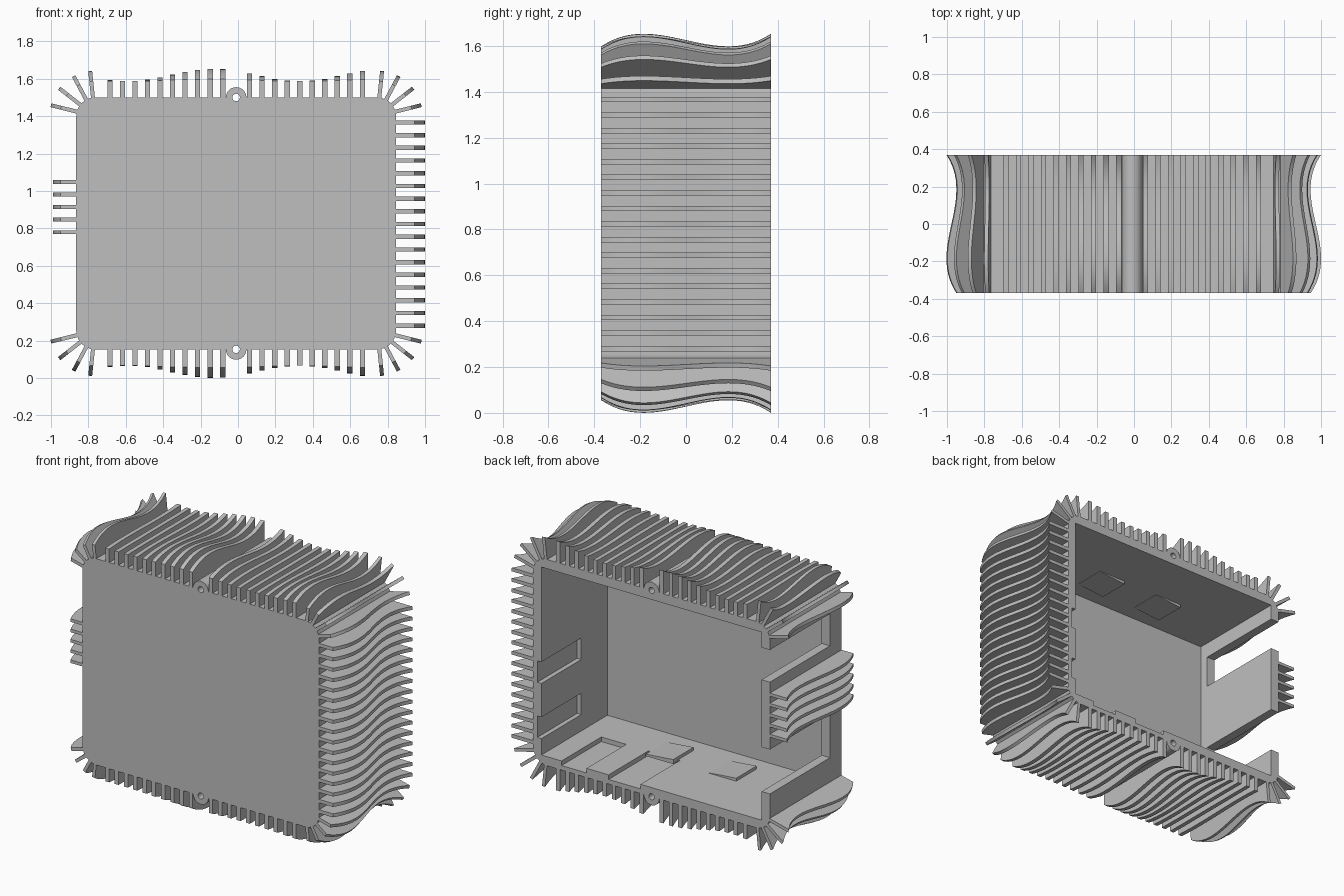
import bpy, bmesh, math
from mathutils import Vector

if "Cube" in bpy.data.objects:
    bpy.data.objects.remove(bpy.data.objects["Cube"])

XL, XR, ZB, ZT, Y = -0.865, 0.845, 0.153, 1.5, 0.37
XM, ZM, R, WALL = -0.01, (0.153 + 1.5) / 2, 0.10, 0.06

metal = bpy.data.materials.new("grey metal")
metal.diffuse_color = (0.52, 0.52, 0.52, 1)
metal.use_nodes = True
metal.node_tree.nodes["Principled BSDF"].inputs["Base Color"].default_value = metal.diffuse_color


def make(name, bm):
    bmesh.ops.recalc_face_normals(bm, faces=bm.faces)
    me = bpy.data.meshes.new(name)
    bm.to_mesh(me)
    bm.free()
    me.materials.append(metal)
    ob = bpy.data.objects.new(name, me)
    bpy.context.collection.objects.link(ob)
    return ob


def prism(bm, pts, y0, y1):
    """Extrude an x-z outline along y."""
    a = [bm.verts.new((x, y0, z)) for x, z in pts]
    b = [bm.verts.new((x, y1, z)) for x, z in pts]
    bm.faces.new(a)
    bm.faces.new(b[::-1])
    for i in range(len(pts)):
        j = (i + 1) % len(pts)
        bm.faces.new((a[i], b[i], b[j], a[j]))


def box(x0, x1, y0, y1, z0, z1):
    bm = bmesh.new()
    prism(bm, [(x0, z0), (x1, z0), (x1, z1), (x0, z1)], y0, y1)
    return make("cutter", bm)


def circle(cx, cz, r, n):
    return [(cx + r * math.cos(2 * math.pi * i / n), cz + r * math.sin(2 * math.pi * i / n))
            for i in range(n)]


def rod(name, cx, cz, r, n, y):
    bm = bmesh.new()
    prism(bm, circle(cx, cz, r, n), -y, y)
    return make(name, bm)


def cut(ob, cutters):
    """Subtract the cutters, bake the result and delete them."""
    for c in cutters:
        c.hide_render = True
        m = ob.modifiers.new("cut", 'BOOLEAN')
        m.operation, m.solver, m.object = 'DIFFERENCE', 'EXACT', c
    dg = bpy.context.evaluated_depsgraph_get()
    me = bpy.data.meshes.new_from_object(ob.evaluated_get(dg))
    ob.modifiers.clear()
    ob.data = me
    for c in cutters:
        bpy.data.objects.remove(c)


def wave(y):
    """S-shaped fin edge: low, high, low, high from front to back."""
    t = y / Y
    return 4 * t ** 3 - 3 * t


def fin(bm, x, z, angle, start, end, width, n=28):
    """Wavy plate running along y, reaching out from (x, z) to end(y)."""
    d = Vector((math.cos(angle), 0, math.sin(angle)))
    s = Vector((-d.z, 0, d.x)) * width / 2
    rows = []
    for i in range(n + 1):
        y = -Y + 2 * Y * i / n
        o = Vector((x, y, z))
        rows.append([bm.verts.new(o + d * r + k * s)
                     for r, k in ((start, -1), (end(y), -1), (end(y), 1), (start, 1))])
    for a, b in zip(rows, rows[1:]):
        for i in range(4):
            j = (i + 1) % 4
            bm.faces.new((a[i], a[j], b[j], b[i]))
    bm.faces.new(rows[0])
    bm.faces.new(rows[-1][::-1])


# Housing: rounded box, open at the back
outline = []
for cx, cz, a0 in ((XR - R, ZT - R, 0), (XL + R, ZT - R, 90), (XL + R, ZB + R, 180), (XR - R, ZB + R, 270)):
    for i in range(7):
        a = math.radians(a0 + 15 * i)
        outline.append((cx + R * math.cos(a), cz + R * math.sin(a)))
bm = bmesh.new()
prism(bm, outline, -Y, Y)
housing = make("housing", bm)
xi0, xi1, zi0, zi1 = XL + WALL, XR - WALL, ZB + WALL, ZT - WALL
cutters = [box(xi0, xi1, -Y + WALL, 0.5, zi0, zi1)]
# Two cable openings in the left wall
for z0, z1 in ((0.40, 0.69), (1.13, 1.34)):
    cutters.append(box(-0.95, -0.78, -0.25, 0.5, z0, z1))
# Shallow slots in the right wall and the floor
for z0, z1 in ((0.32, 0.46), (0.68, 0.82)):
    cutters.append(box(0.75, xi1 + 0.03, -0.04, 0.5, z0, z1))
for x0, x1 in ((0.46, 0.64), (0.07, 0.30)):
    cutters.append(box(x0, x1, -0.04, 0.5, zi0 - 0.03, 0.26))
for z in (ZB, ZT):
    cutters.append(rod("cutter", XM, z, 0.02, 20, 0.6))
cut(housing, cutters)

# Screw bosses at the middle of top and bottom, drilled through
for name, z in (("bottom_screw_boss", ZB), ("top_screw_boss", ZT)):
    boss = rod(name, XM, z, 0.055, 32, Y)
    s = 1 if z > ZM else -1
    inner = sorted((z - s * 0.02, z - s * 0.1))
    cut(boss, [rod("cutter", XM, z, 0.02, 20, 0.6), box(-0.2, 0.2, -0.5, 0.5, *inner)])

# Thin wedge pads on floor and ceiling
for side, s, z in (("floor", 1, zi0), ("ceiling", -1, zi1)):
    bm = bmesh.new()
    for cx in (0.185, -0.27):
        prism(bm, [(cx - 0.1, z - s * 0.01), (cx + 0.1, z - s * 0.01),
                   (cx + 0.1, z + s * 0.002), (cx - 0.1, z + s * 0.02)], -0.2, 0.01)
    make(side + "_pads", bm)

# Top and bottom fins: height swells and fades along x
for name, z, ang in (("top_fins", ZT, math.pi / 2), ("bottom_fins", ZB, -math.pi / 2)):
    bm = bmesh.new()
    for side in (-1, 1):
        for i in range(10):
            x = XM + side * (0.072 + 0.067 * i)
            c = 0.5 + 0.5 * math.cos(2 * math.pi * (x + 0.13) / 0.92)
            fin(bm, x, z, ang, -0.02,
                lambda y, c=c: 0.087 + c * (0.011 + 0.0275 * (1 + wave(y))), 0.028)
    make(name, bm)

# Right fins over the full height
bm = bmesh.new()
for i in range(17):
    fin(bm, XR, 0.28 + 0.0679 * i, 0, -0.02, lambda y: 0.127 + 0.028 * wave(y), 0.023)
make("right_fins", bm)

# Left fins on the centre panel only
bm = bmesh.new()
for i in range(5):
    fin(bm, XL, 0.78 + 0.067 * i, math.pi, -0.02, lambda y: 0.105 + 0.02 * wave(y), 0.02)
make("left_fins", bm)

# Fans of fins around the four corners
bm = bmesh.new()
for sx, cx in ((1, XR - R), (-1, XL + R)):
    for sz, cz in ((1, ZT - R), (-1, ZB + R)):
        for deg in (14, 38, 62, 84):
            a = math.radians(deg)
            fin(bm, cx, cz, math.atan2(sz * math.sin(a), sx * math.cos(a)), 0.085,
                lambda y: 0.215 + 0.0275 * wave(y), 0.021)
make("corner_fins", bm)

# Smooth the curved edges, keep corners sharp
for ob in bpy.context.collection.objects:
    if "fins" in ob.name or "boss" in ob.name:
        bpy.ops.object.select_all(action='DESELECT')
        ob.select_set(True)
        bpy.context.view_layer.objects.active = ob
        bpy.ops.object.shade_smooth_by_angle(angle=math.radians(30))
